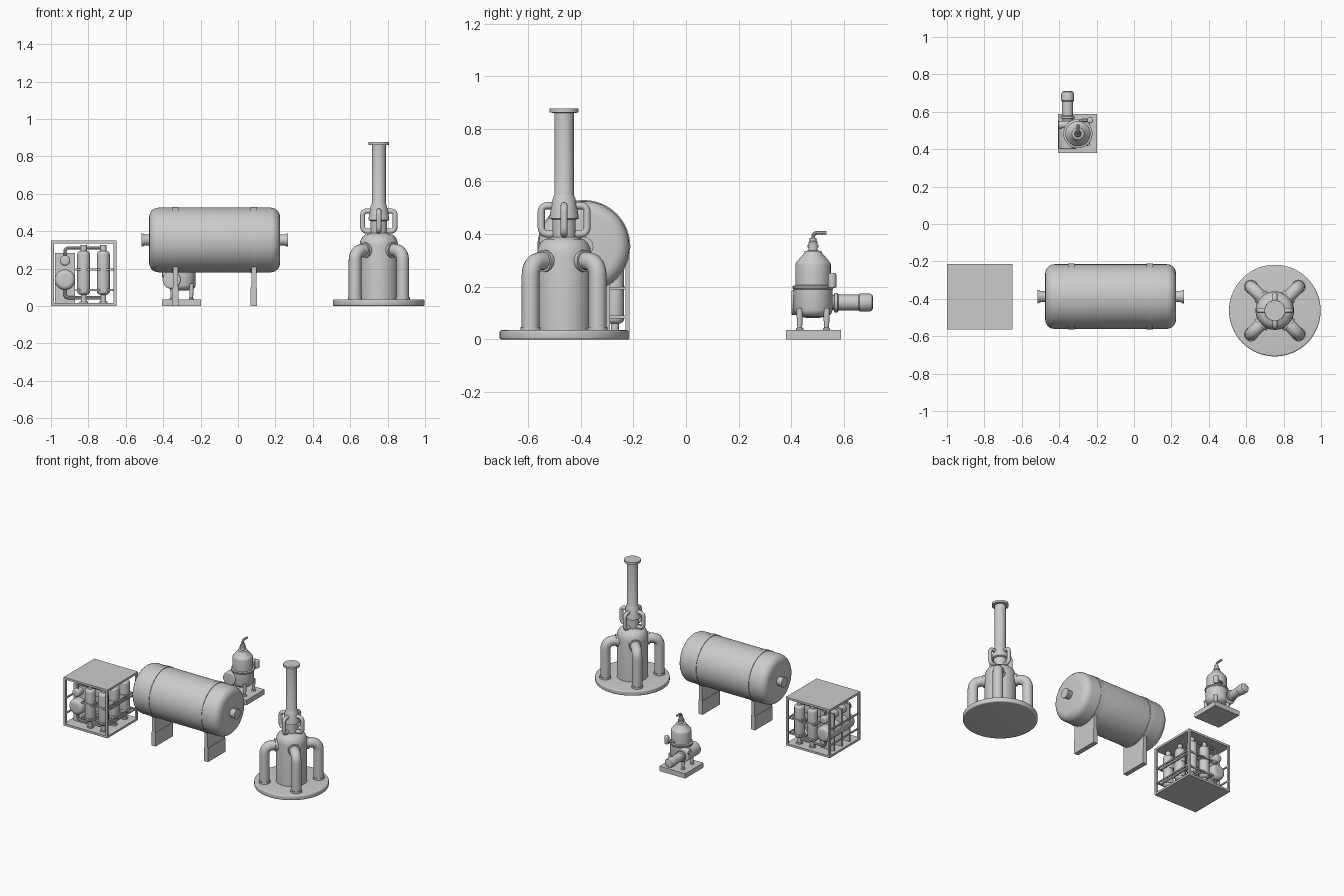
import bpy, bmesh, math
from mathutils import Vector, Matrix

if "Cube" in bpy.data.objects:
    bpy.data.objects.remove(bpy.data.objects["Cube"])

ANG = math.radians(35)


def add(name, mesh, smooth=True):
    ob = bpy.data.objects.new(name, mesh)
    bpy.context.collection.objects.link(ob)
    if smooth:
        for p in mesh.polygons:
            p.use_smooth = True
        mesh.set_sharp_from_angle(angle=ANG)
    return ob


def lathe(name, loc, prof, axis='Z', n=40):
    """Solid of revolution; prof = (radius, height along axis)."""
    bm = bmesh.new()
    rings = []
    for r, h in prof:
        rings.append([bm.verts.new((r * math.cos(2 * math.pi * i / n),
                                    r * math.sin(2 * math.pi * i / n), h)) for i in range(n)])
    for a, b in zip(rings, rings[1:]):
        for i in range(n):
            j = (i + 1) % n
            bm.faces.new((a[i], a[j], b[j], b[i]))
    bm.faces.new(rings[0][::-1])
    bm.faces.new(rings[-1])
    rot = {'Z': Matrix(), 'X': Matrix.Rotation(math.pi / 2, 4, 'Y'),
           'Y': Matrix.Rotation(-math.pi / 2, 4, 'X')}[axis]
    bm.transform(Matrix.Translation(loc) @ rot)
    bmesh.ops.recalc_face_normals(bm, faces=bm.faces)
    me = bpy.data.meshes.new(name)
    bm.to_mesh(me)
    bm.free()
    return add(name, me)


def drum(name, loc, r, h0, h1, c=0.0, axis='Z', n=32):
    """Cylinder from h0 to h1 with edges rounded by c."""
    if c == 0:
        return lathe(name, loc, [(r, h0), (r, h1)], axis, n)
    arc = [(math.cos(k * math.pi / 10), math.sin(k * math.pi / 10)) for k in range(6)]
    low = [(max(r - c + c * a, 0.002), h0 + c - c * b) for a, b in arc][::-1]
    top = [(max(r - c + c * a, 0.002), h1 - c + c * b) for a, b in arc]
    return lathe(name, loc, low + top, axis, n)


def box(name, x0, x1, y0, y1, z0, z1):
    bm = bmesh.new()
    bmesh.ops.create_cube(bm, size=1)
    bm.transform(Matrix.Translation(((x0 + x1) / 2, (y0 + y1) / 2, (z0 + z1) / 2))
                 @ Matrix.Diagonal((x1 - x0, y1 - y0, z1 - z0, 1)))
    me = bpy.data.meshes.new(name)
    bm.to_mesh(me)
    bm.free()
    return add(name, me, False)


def pipe(name, pts, r, bend=0.03, res=4):
    """Round tube along a polyline with rounded bends."""
    P = [Vector(p) for p in pts]
    path = [P[0]]
    for a, b, c in zip(P, P[1:], P[2:]):
        d = min(bend, (a - b).length * 0.49, (c - b).length * 0.49)
        s, e = b + (a - b).normalized() * d, b + (c - b).normalized() * d
        for k in range(9):
            t = k / 8
            path.append(s * (1 - t) ** 2 + b * (2 * t * (1 - t)) + e * t * t)
    path.append(P[-1])
    cu = bpy.data.curves.new(name, 'CURVE')
    cu.dimensions = '3D'
    cu.bevel_depth, cu.bevel_resolution, cu.use_fill_caps = r, res, True
    sp = cu.splines.new('POLY')
    sp.points.add(len(path) - 1)
    for q, p in zip(sp.points, path):
        q.co = (*p, 1)
    tmp = bpy.data.objects.new(name + "_path", cu)
    bpy.context.collection.objects.link(tmp)
    dg = bpy.context.evaluated_depsgraph_get()
    me = bpy.data.meshes.new_from_object(tmp.evaluated_get(dg))
    bpy.data.objects.remove(tmp)
    return add(name, me)


# ---- Framed skid with vessels ----
X0, X1, Y0, Y1, T = -1.0, -0.65, -0.565, -0.215, 0.015
box("skid_floor", X0, X1, Y0, Y1, 0, T)
box("skid_roof", X0, X1, Y0, Y1, 0.335, 0.35)
for x in (X0, X1 - T):
    for y in (Y0, Y1 - T):
        box("skid_post", x, x + T, y, y + T, T, 0.335)
rows = (-0.51, -0.39, -0.27)
for x in (-0.825, -0.72):
    for y in rows:
        drum("skid_bottle", (x, y, 0), 0.035, 0.06, 0.295, 0.02, n=24)
        for z in (0.085, 0.195):
            drum("bottle_band", (x, y, 0), 0.039, z - 0.006, z + 0.006, n=24)
        drum("bottle_cap", (x, y, 0), 0.017, 0.29, 0.325, n=16)
        drum("bottle_foot", (x, y, 0), 0.015, T, 0.07, n=16)
        drum("bottle_foot_flange", (x, y, 0), 0.023, T, 0.025, n=16)
for z in (0.085, 0.195):
    for x in (-0.866, -0.777, -0.682):
        box("rack_rail", x - 0.004, x + 0.004, Y0 + T, Y1 - T, z - 0.005, z + 0.005)
    for y in (Y0 + T, Y1 - T - 0.008):
        box("rack_crossbar", -0.87, X1 - 0.003, y, y + 0.008, z - 0.005, z + 0.005)
    for x in (X0 + 0.003, X1 - 0.011):
        box("rack_side_rail", x, x + 0.008, Y0 + T, Y1 - T, z - 0.005, z + 0.005)
drum("skid_large_tank", (-0.925, -0.39, 0.14), 0.055, -0.155, 0.155, 0.025, 'Y')
drum("skid_small_tank", (-0.925, -0.39, 0.243), 0.028, -0.15, 0.15, 0.012, 'Y', 24)
for y in (-0.48, -0.39, -0.30):
    box("tank_bracket", -0.978, -0.872, y - 0.007, y + 0.007, T, 0.283)
for y in rows:
    pipe("upper_pipe", [(-0.925, y, 0.25), (-0.925, y, 0.31), (-0.72, y, 0.31)], 0.009, 0.02, 2)
    pipe("lower_pipe", [(-0.925, y, 0.1), (-0.925, y, 0.045), (-0.72, y, 0.045)], 0.009, 0.02, 2)

# ---- Horizontal storage tank ----
C = (-0.125, -0.388, 0.353)
drum("storage_tank", C, 0.173, -0.35, 0.35, 0.05, 'X', 64)
for s in (-1, 1):
    prof = [(0.03, 0.33), (0.03, 0.375), (0.036, 0.385), (0.036, 0.392)]
    lathe("tank_nozzle", C, [(r, h * s) for r, h in prof], 'X', 24)
    x = C[0] + 0.21 * s
    drum("tank_strap", (x, C[1], C[2]), 0.1765, -0.017, 0.017, 0, 'X', 64)
    box("saddle_foot", x - 0.017, x + 0.017, C[1] - 0.1, C[1] + 0.1, 0, 0.1)
    box("saddle_web", x - 0.013, x + 0.013, C[1] - 0.1, C[1] + 0.1, 0.1, 0.24)

# ---- Column tower ----
TX, TY = 0.753, -0.463
drum("tower_base", (TX, TY, 0), 0.245, 0, 0.035, 0.008, n=64)
lathe("tower_body", (TX, TY, 0), [
    (0.103, 0.03), (0.103, 0.325), (0.1, 0.345), (0.09, 0.367), (0.074, 0.381), (0.052, 0.386),
    (0.044, 0.39), (0.044, 0.455), (0.056, 0.46), (0.054, 0.475), (0.043, 0.535), (0.039, 0.545),
    (0.037, 0.55), (0.037, 0.86), (0.055, 0.862), (0.055, 0.877)], n=48)
for k in range(4):
    a = math.pi / 4 + k * math.pi / 2
    def at(r, z, a=a):
        return (TX + r * math.cos(a), TY + r * math.sin(a), z)
    pipe("tower_leg_pipe", [at(0.18, 0.03), at(0.18, 0.298), at(0.06, 0.298)], 0.034, 0.06, 6)
    pipe("leg_pipe_collar", [at(0.08, 0.298), at(0.112, 0.298)], 0.042, 0, 6)
    drum("leg_pipe_foot", at(0.18, 0), 0.038, 0.03, 0.048, n=24)
    b = k * math.pi / 2
    def on(r, z, b=b):
        return (TX + r * math.cos(b), TY + r * math.sin(b), z)
    pipe("neck_loop_pipe", [on(0.035, 0.508), on(0.087, 0.508), on(0.087, 0.4), on(0.03, 0.4)],
         0.0135, 0.05, 4)

# ---- Small reactor with pump ----
RX, RY = -0.30, 0.483
box("pump_plinth", -0.405, -0.198, 0.38, 0.588, 0, 0.035)
lathe("reactor_vessel", (RX, RY, 0), [
    (0.025, 0.082), (0.055, 0.088), (0.07, 0.1), (0.074, 0.112), (0.074, 0.19), (0.078, 0.195),
    (0.078, 0.203), (0.067, 0.206), (0.067, 0.285), (0.065, 0.293), (0.06, 0.298), (0.034, 0.328),
    (0.032, 0.335), (0.017, 0.338), (0.017, 0.37), (0.013, 0.374), (0.013, 0.385)])
drum("neck_collar", (RX, RY, 0), 0.021, 0.35, 0.359, n=20)
pipe("vent_pipe", [(RX, RY, 0.37), (RX, RY, 0.405), (RX, RY + 0.05, 0.405)], 0.0075, 0.02, 3)
for k in range(4):
    a = math.pi / 4 + k * math.pi / 2
    p = (RX + 0.072 * math.cos(a), RY + 0.072 * math.sin(a), 0)
    lathe("reactor_leg", p, [(0.014, 0.033), (0.014, 0.04), (0.009, 0.045),
                             (0.011, 0.075), (0.013, 0.12)], n=16)
PX, PZ = -0.355, 0.14
drum("pump_casing", (PX, 0.4, PZ), 0.048, 0, 0.15, 0.008, 'Y')
lathe("pump_motor", (PX, 0, PZ), [
    (0.028, 0.54), (0.028, 0.562), (0.037, 0.564), (0.037, 0.575), (0.03, 0.58), (0.03, 0.655),
    (0.034, 0.66), (0.034, 0.698), (0.03, 0.707), (0.02, 0.711)], 'Y', 28)
drum("side_port", (-0.36, 0.53, 0.17), 0.02, -0.045, 0.02, 0.004, 'X', 20)
pipe("side_valve_arm", [(RX, 0.53, 0.22), (RX + 0.02, 0.555, 0.22), (-0.235, 0.555, 0.22)],
     0.01, 0.015, 3)
drum("side_valve", (-0.235, 0.555, 0), 0.016, 0.195, 0.252, 0.006, n=20)
